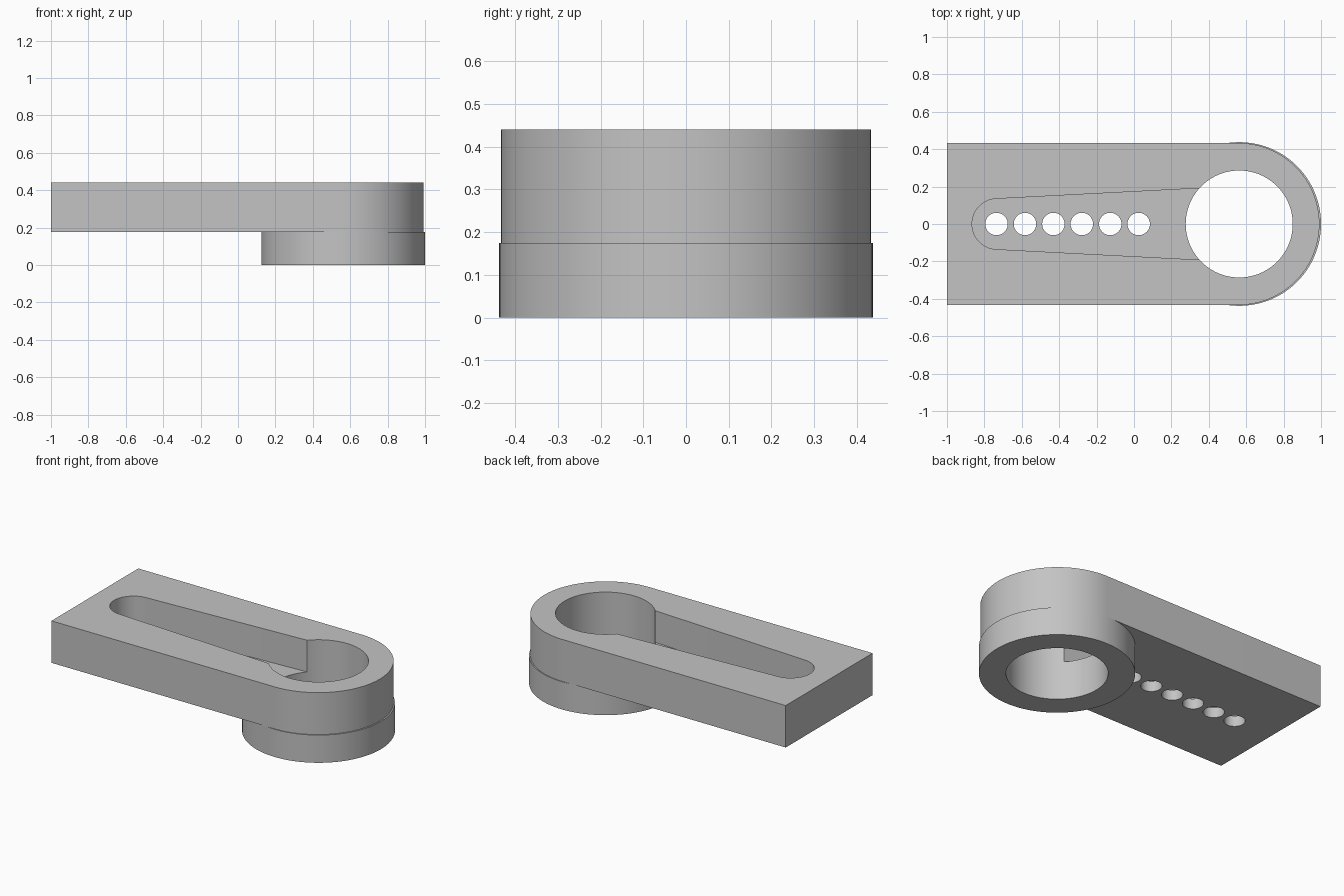
import bpy, bmesh
from math import cos, sin, radians

cube = bpy.data.objects.get("Cube")
if cube:
    bpy.data.objects.remove(cube, do_unlink=True)

BORE_X, BORE_R = 0.5625, 0.286
RING_R, ARM_R = 0.4375, 0.433
SEAM, TOP, FLOOR = 0.175, 0.44, 0.24

grey = bpy.data.materials.new("plain grey")
grey.use_nodes = True
grey.diffuse_color = (0.55, 0.55, 0.55, 1)
grey.node_tree.nodes["Principled BSDF"].inputs["Base Color"].default_value = grey.diffuse_color


def arc(cx, r, start, end, steps):
    """Points on an arc centred on the x axis, angles in degrees."""
    angles = [radians(start + (end - start) * i / steps) for i in range(steps + 1)]
    return [(cx + r * cos(a), r * sin(a)) for a in angles]


def circle(cx, r, steps):
    return arc(cx, r, 0, 360, steps)[:-1]


def prism(name, outline, z0, z1):
    """Extrude a flat outline from z0 to z1."""
    bm = bmesh.new()
    face = bm.faces.new([bm.verts.new((x, y, z0)) for x, y in outline])
    top = bmesh.ops.extrude_face_region(bm, geom=[face])["geom"]
    verts = [v for v in top if isinstance(v, bmesh.types.BMVert)]
    bmesh.ops.translate(bm, verts=verts, vec=(0, 0, z1 - z0))
    bmesh.ops.recalc_face_normals(bm, faces=bm.faces)
    mesh = bpy.data.meshes.new(name)
    bm.to_mesh(mesh)
    bm.free()
    mesh.materials.append(grey)
    obj = bpy.data.objects.new(name, mesh)
    bpy.context.collection.objects.link(obj)
    return obj


def cut(target, outline, z0, z1):
    """Subtract an extruded outline from the target."""
    cutter = prism("cutter", outline, z0, z1)
    cutter.hide_render = True
    mod = target.modifiers.new("cut", 'BOOLEAN')
    mod.operation, mod.solver, mod.object = 'DIFFERENCE', 'EXACT', cutter
    bpy.context.view_layer.objects.active = target
    bpy.ops.object.modifier_apply(modifier=mod.name)
    bpy.data.objects.remove(cutter, do_unlink=True)


# Flat arm with a rounded end
arm = prism("slotted_arm",
            [(-1, ARM_R), (-1, -ARM_R)] + arc(BORE_X - 0.004, ARM_R, -90, 90, 64),
            SEAM, TOP)

# Tapered pocket that opens into the bore
pocket = arc(-0.731, 0.135, 93, 267, 32) + [(BORE_X, -0.202), (BORE_X, 0.202)]
cut(arm, pocket, FLOOR, TOP + 0.1)

# Row of small holes through the pocket floor
for i in range(6):
    cut(arm, circle(-0.735 + i * 0.152, 0.06, 40), SEAM - 0.1, FLOOR + 0.1)

# Round collar under the end of the arm
collar = prism("lower_collar", circle(BORE_X, RING_R, 128), 0, SEAM)

# Large bore through both parts
for part in (arm, collar):
    cut(part, circle(BORE_X, BORE_R, 96), -0.1, TOP + 0.1)

# Smooth the round walls and keep the edges sharp
for part in (arm, collar):
    bpy.ops.object.select_all(action='DESELECT')
    part.select_set(True)
    bpy.context.view_layer.objects.active = part
    bpy.ops.object.shade_smooth_by_angle(angle=radians(30))
